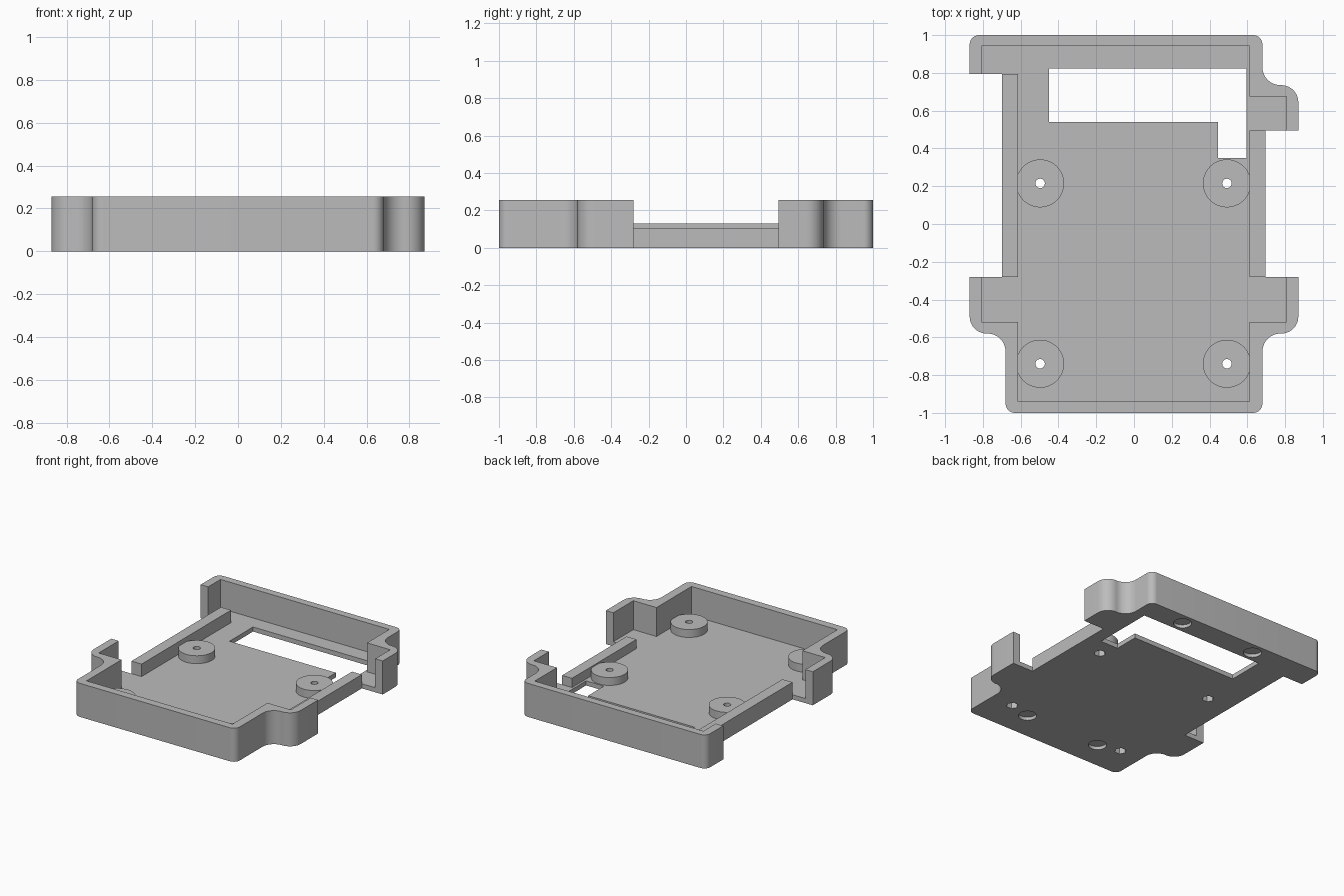
import bpy
import bmesh
import math
from mathutils import Vector

default_cube = bpy.data.objects.get("Cube")
if default_cube:
    bpy.data.objects.remove(default_cube, do_unlink=True)

HEIGHT = 0.255
FLOOR = 0.035
BOSS_TOP = 0.095

grey = bpy.data.materials.new("plain grey")
grey.use_nodes = True
grey.diffuse_color = (0.5, 0.5, 0.5, 1)
grey.node_tree.nodes["Principled BSDF"].inputs["Base Color"].default_value = (0.5, 0.5, 0.5, 1)


def rounded(corners, steps=10):
    """Turn (x, y, radius) right-angle corners into an outline with fillets."""
    points = []
    for i, (x, y, r) in enumerate(corners):
        here = Vector((x, y))
        if r == 0:
            points.append(here)
            continue
        before = (Vector(corners[i - 1][:2]) - here).normalized()
        after = (Vector(corners[(i + 1) % len(corners)][:2]) - here).normalized()
        centre = here + (before + after) * r
        for s in range(steps + 1):
            a = math.pi / 2 * s / steps
            points.append(centre - after * r * math.cos(a) - before * r * math.sin(a))
    return points


def prism(name, points, z0, z1):
    """Extrude an outline from z0 up to z1."""
    bm = bmesh.new()
    base = bm.faces.new([bm.verts.new((p[0], p[1], z0)) for p in points])
    top = bmesh.ops.extrude_face_region(bm, geom=[base])["geom"]
    moved = [v for v in top if isinstance(v, bmesh.types.BMVert)]
    bmesh.ops.translate(bm, verts=moved, vec=(0, 0, z1 - z0))
    bmesh.ops.recalc_face_normals(bm, faces=bm.faces)
    mesh = bpy.data.meshes.new(name)
    bm.to_mesh(mesh)
    bm.free()
    mesh.materials.append(grey)
    obj = bpy.data.objects.new(name, mesh)
    bpy.context.collection.objects.link(obj)
    return obj


def box(x0, x1, y0, y1, z0, z1):
    corners = [(x0, y0), (x1, y0), (x1, y1), (x0, y1)]
    return prism("box_cutter", corners, z0, z1)


def disc(x, y, radius, z0, z1, sides=48):
    angles = [math.tau * i / sides for i in range(sides)]
    ring = [(x + radius * math.cos(a), y + radius * math.sin(a)) for a in angles]
    return prism("round_tool", ring, z0, z1)


def combine(target, tool, operation="DIFFERENCE"):
    """Apply a boolean and remove the tool."""
    mod = target.modifiers.new("shape", "BOOLEAN")
    mod.operation = operation
    mod.solver = "EXACT"
    mod.object = tool
    bpy.context.view_layer.objects.active = target
    bpy.ops.object.modifier_apply(modifier=mod.name)
    bpy.data.objects.remove(tool, do_unlink=True)


# Solid block with the rounded outline and cable ears
outline = rounded([
    (-0.68, -1, 0.05), (0.68, -1, 0.05), (0.68, -0.58, 0.095), (0.87, -0.58, 0.09),
    (0.87, -0.28, 0), (0.695, -0.28, 0), (0.695, 0.495, 0), (0.87, 0.495, 0),
    (0.87, 0.735, 0.09), (0.68, 0.735, 0.095), (0.68, 1, 0.05), (-0.87, 1, 0.05),
    (-0.87, 0.795, 0), (-0.7, 0.795, 0), (-0.7, -0.28, 0), (-0.87, -0.28, 0),
    (-0.87, -0.58, 0.09), (-0.68, -0.58, 0.095)])
tray = prism("case_tray", outline, 0, HEIGHT)

# Main cavity
combine(tray, box(-0.615, 0.612, -0.94, 0.943, FLOOR, 1))

# Ear pockets: inner part stops at the low wall, outer part runs out of the open end
for side, y_closed, y_open in [(-1, -0.52, -0.28), (1, -0.52, -0.28),
                               (1, 0.675, 0.495), (-1, 0.943, 0.795)]:
    overshoot = y_open + math.copysign(0.08, y_open - y_closed)
    for inner, end in [(0.58, y_open), (0.705, overshoot)]:
        xs = sorted((side * inner, side * 0.807))
        ys = sorted((y_closed, end))
        combine(tray, box(*xs, *ys, FLOOR, 1))

# Lowered side walls
combine(tray, box(-0.75, -0.58, -0.28, 0.795, 0.13, 1))
combine(tray, box(0.58, 0.75, -0.28, 0.495, 0.105, 1))

# L-shaped floor window
window = [(-0.45, 0.54), (0.445, 0.54), (0.445, 0.35), (0.595, 0.35),
          (0.595, 0.823), (-0.45, 0.823)]
combine(tray, prism("window_cutter", window, -1, 0.2))

# Screw bosses with through holes and hexagonal nut pockets underneath
for x in (-0.497, 0.492):
    for y in (-0.74, 0.215):
        combine(tray, disc(x, y, 0.127, 0.02, BOSS_TOP), "UNION")
        combine(tray, disc(x, y, 0.025, -1, 1, 24))
        combine(tray, disc(x, y, 0.042, -1, 0.045, 6))

# Shallow round recesses in the underside
for x in (-0.32, 0.32):
    for y in (-0.78, 0.91):
        combine(tray, disc(x, y, 0.064, -1, 0.025))

# Smooth curves, sharp edges
bpy.ops.object.select_all(action="DESELECT")
tray.select_set(True)
bpy.context.view_layer.objects.active = tray
bpy.ops.object.shade_smooth_by_angle(angle=math.radians(30))
